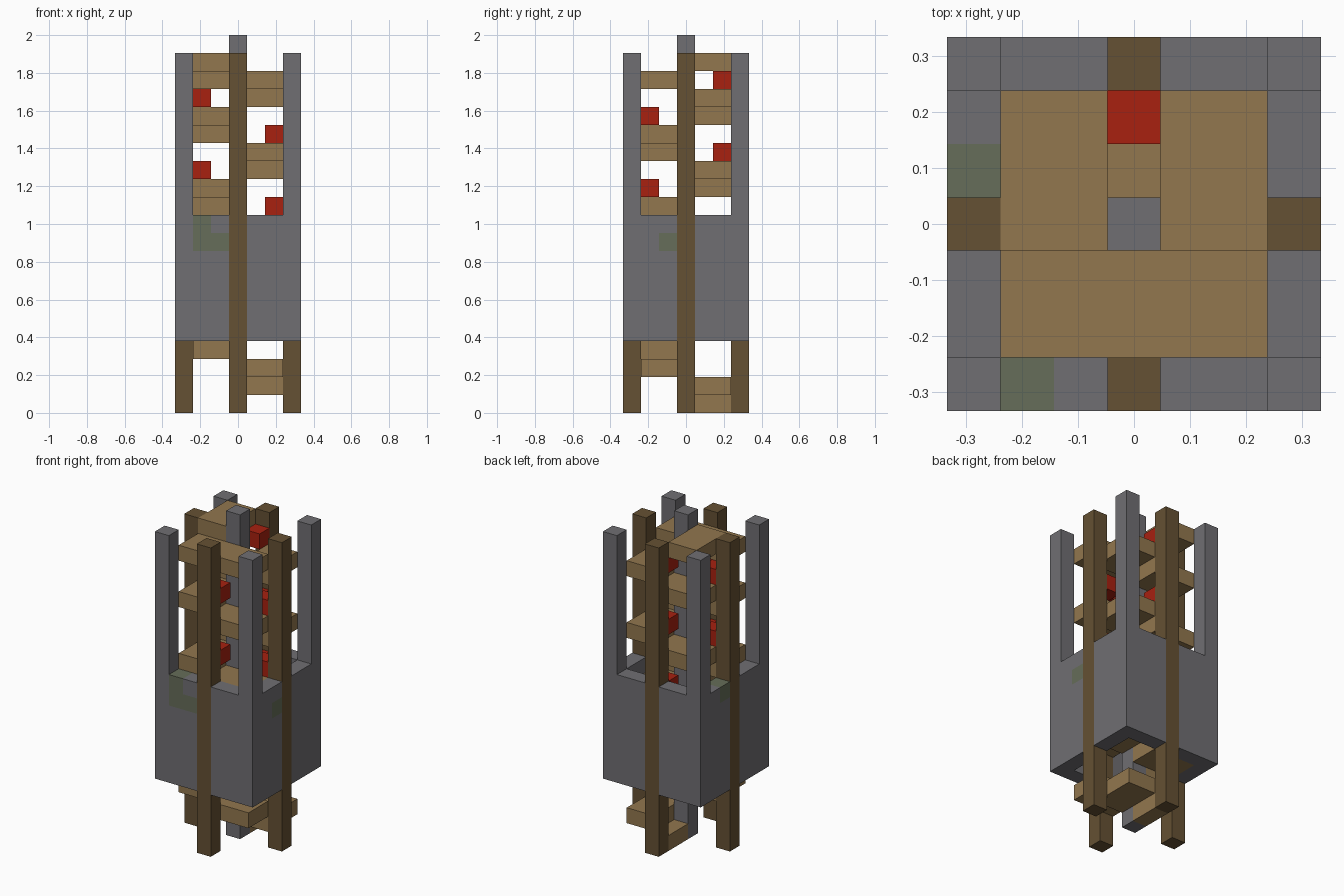
import bpy
import bmesh
from mathutils import Vector

U = 2 / 21  # one block
if "Cube" in bpy.data.objects:
    bpy.data.objects.remove(bpy.data.objects["Cube"], do_unlink=True)


def material(name, rgb):
    mat = bpy.data.materials.new(name)
    mat.use_nodes = True
    mat.diffuse_color = (*rgb, 1)
    mat.node_tree.nodes["Principled BSDF"].inputs["Base Color"].default_value = (*rgb, 1)
    return mat


STONE = material("stone grey", (0.16, 0.158, 0.17))
MOSS = material("moss green", (0.133, 0.153, 0.1))
PLANK = material("plank tan", (0.287, 0.184, 0.077))
LOG = material("log brown", (0.13, 0.082, 0.033))
RED = material("lamp red", (0.392, 0.015, 0.005))


def turn(p, quarter):
    """Rotate a point clockwise by quarter turns, seen from above."""
    x, y, z = p
    for _ in range(quarter % 4):
        x, y = y, -x
    return Vector((x, y, z))


def block(name, low, high, mat, quarter=0, moss=()):
    """Box between two corners in block units; moss lists the cells painted green."""
    a, b = turn(low, quarter), turn(high, quarter)
    low = Vector(map(min, a, b))
    high = Vector(map(max, a, b))
    bm = bmesh.new()
    bmesh.ops.create_cube(bm, size=1)
    for v in bm.verts:
        v.co = (low + high) / 2 + v.co * (high - low)
    # Slice along the edges of each mossy cell, then colour the faces inside it
    for cell in moss:
        for axis in range(3):
            normal = Vector([float(i == axis) for i in range(3)])
            for side in (-0.5, 0.5):
                bmesh.ops.bisect_plane(bm, geom=bm.verts[:] + bm.edges[:] + bm.faces[:],
                                       plane_co=Vector(cell) + normal * side, plane_no=normal)
    for f in bm.faces:
        c = f.calc_center_median()
        if any(max(abs(d) for d in c - Vector(cell)) < 0.51 for cell in moss):
            f.material_index = 1
    bmesh.ops.scale(bm, vec=(U, U, U), verts=bm.verts)
    mesh = bpy.data.meshes.new(name)
    bm.to_mesh(mesh)
    bm.free()
    mesh.materials.append(mat)
    if moss:
        mesh.materials.append(MOSS)
    obj = bpy.data.objects.new(name, mesh)
    bpy.context.collection.objects.link(obj)
    return obj


# Central column
block("center_column", (-0.5, -0.5, 0), (0.5, 0.5, 21), STONE)

# Four sides: corner pillar, log post, and a wall panel each side of the post
mossy = {
    ("front", "left"): [(-2, -3, 9.5), (-1, -3, 9.5), (-2, -3, 10.5)],
    ("right", "left"): [(3, -1, 9.5)],
    ("left", "left"): [(-3, 1, 10.5)],
}
for q, side in enumerate(("front", "left", "back", "right")):
    block(side + "_corner_pillar", (-3.5, -3.5, 4), (-2.5, -2.5, 20), STONE, q)
    block(side + "_log_post", (-0.5, -3.5, 0), (0.5, -2.5, 20), LOG, q)
    for half, x in (("left", -2.5), ("right", 0.5)):
        block(f"{side}_wall_{half}", (x, -3.5, 4), (x + 2, -2.5, 11), STONE, q,
              mossy.get((side, half), ()))

# Spiral stair, a quarter turn per level, with short first and long last steps
block("step_bottom", (-0.5, 0.5, 0), (0.5, 2.5, 1), PLANK)
for k in range(1, 18):
    block(f"step_{k}", (0.5, -0.5, k), (2.5, 2.5, k + 1), PLANK, k - 1)
block("step_landing", (-2.5, -2.5, 18), (2.5, -0.5, 19), PLANK)
block("step_top", (-2.5, -0.5, 19), (-0.5, 2.5, 20), PLANK)

# Red lamps on the inside of the posts
for k in range(7, 19):
    block(f"lamp_{k}", (-0.5, 1.5, k), (0.5, 2.5, k + 1), RED, k - 18)
